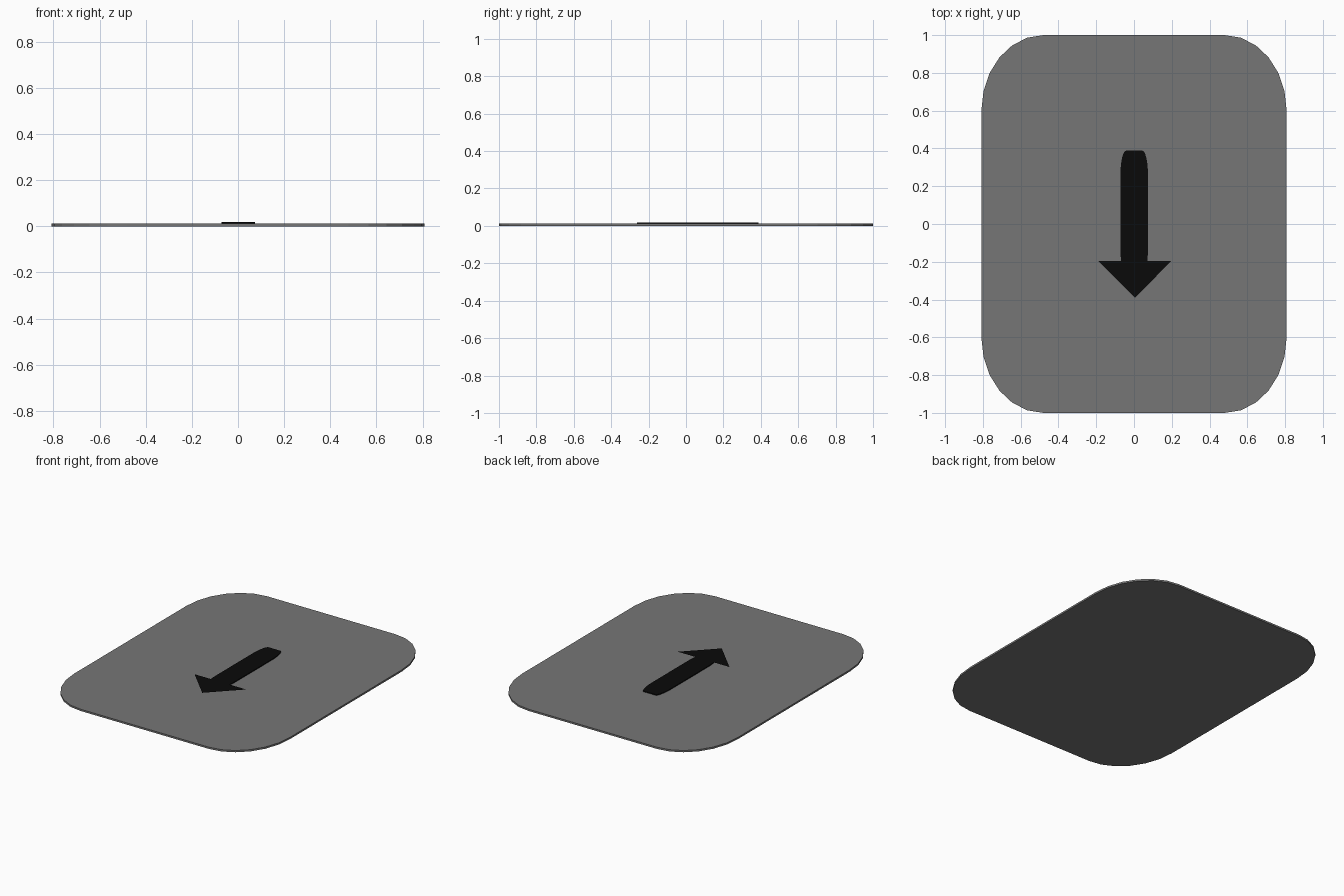
import bpy, bmesh
from math import sin, cos, pi

if "Cube" in bpy.data.objects:
    bpy.data.objects.remove(bpy.data.objects["Cube"])


def material(name, value):
    mat = bpy.data.materials.new(name)
    mat.diffuse_color = (value, value, value, 1)
    mat.use_nodes = True
    mat.node_tree.nodes["Principled BSDF"].inputs["Base Color"].default_value = mat.diffuse_color
    return mat


def prism(name, outline, z0, z1, mat):
    """Flat outline at z0, extruded up to z1 (a single face if they match)."""
    bm = bmesh.new()
    face = bm.faces.new([bm.verts.new((x, y, z0)) for x, y in outline])
    if z1 > z0:
        ext = bmesh.ops.extrude_face_region(bm, geom=[face], use_keep_orig=True)
        top = [v for v in ext["geom"] if isinstance(v, bmesh.types.BMVert)]
        bmesh.ops.translate(bm, verts=top, vec=(0, 0, z1 - z0))
        bmesh.ops.recalc_face_normals(bm, faces=bm.faces)
    mesh = bpy.data.meshes.new(name)
    bm.to_mesh(mesh)
    bm.free()
    mesh.materials.append(mat)
    obj = bpy.data.objects.new(name, mesh)
    bpy.context.collection.objects.link(obj)
    return obj


def rounded_outline(hx, hy, rx, ry, cx=0, cy=0, steps=6):
    """Rectangle with elliptical corners, counter-clockwise."""
    pts = []
    for i, (sx, sy) in enumerate([(1, 1), (-1, 1), (-1, -1), (1, -1)]):
        for k in range(steps + 1):
            a = (i + k / steps) * pi / 2
            pts.append((cx + sx * (hx - rx) + rx * cos(a),
                        cy + sy * (hy - ry) + ry * sin(a)))
    return pts


grey = material("plate_grey", 0.18)
black = material("arrow_black", 0.003)

# Rounded base plate
prism("base_plate", rounded_outline(0.808, 1.0, 0.328, 0.4), 0, 0.012, grey)

# Arrow shaft: the same rounded shape, stretched narrow
prism("arrow_shaft", rounded_outline(0.073, 0.325, 0.029, 0.13, 0.001, 0.063),
      0.006, 0.018, black)

# Arrow head: a single flat triangle pointing to the front
prism("arrow_head", [(0.005, -0.39), (0.198, -0.196), (-0.188, -0.196)],
      0.0195, 0.0195, black)
